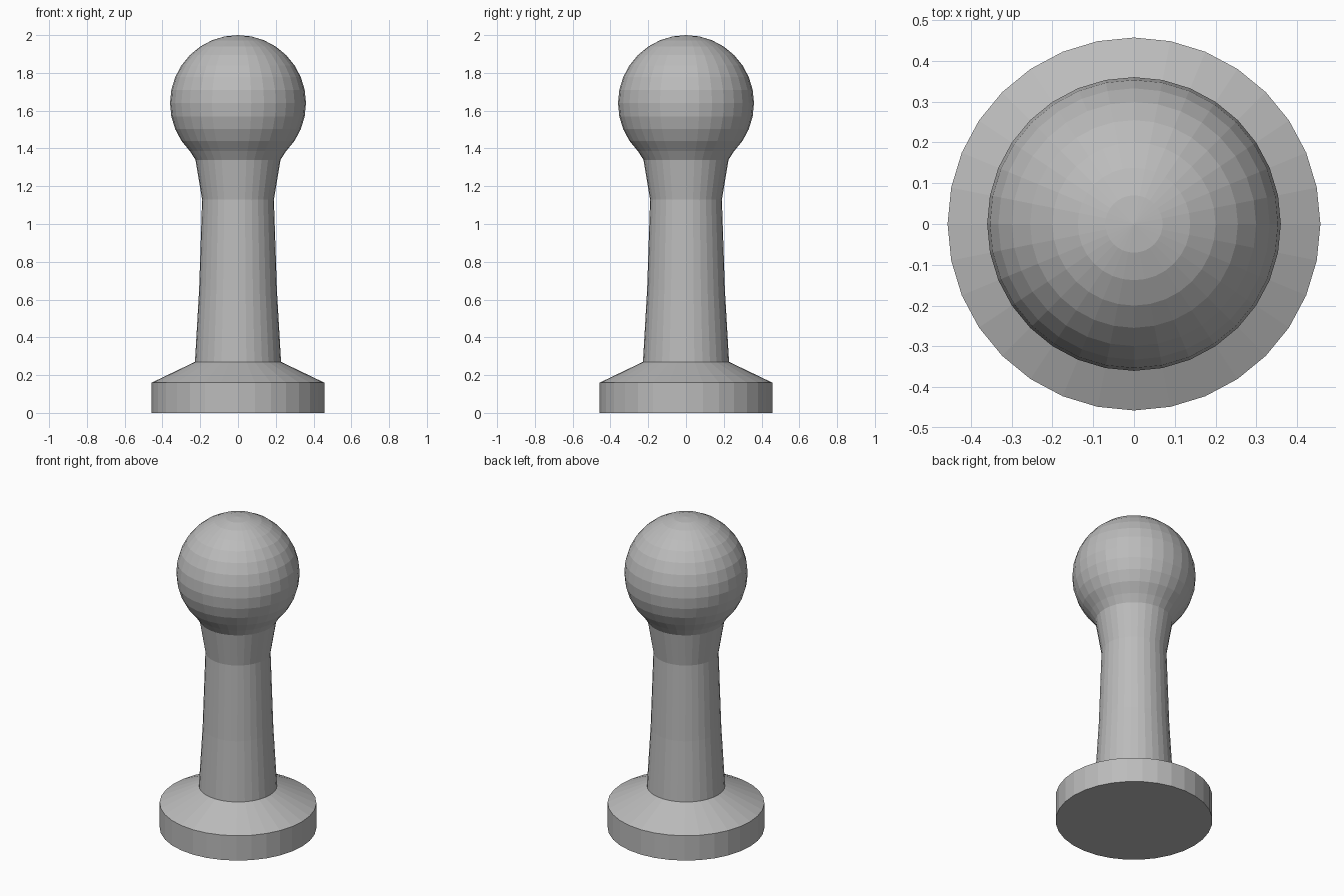
import bpy
import bmesh
from math import sin, cos, radians, tau

SIDES = 32
HEAD_RADIUS, HEAD_Z = 0.36, 1.64

cube = bpy.data.objects.get("Cube")
if cube:
    bpy.data.objects.remove(cube, do_unlink=True)

grey = bpy.data.materials.new("plain grey")
grey.use_nodes = True
colour = (0.5, 0.5, 0.5, 1)
grey.diffuse_color = colour
grey.node_tree.nodes["Principled BSDF"].inputs["Base Color"].default_value = colour


def lathe(name, profile):
    """Turn a (radius, height) profile, listed bottom to top, around z."""
    bm = bmesh.new()
    rings = []
    for r, z in profile:
        count = SIDES if r > 0 else 1
        rings.append([bm.verts.new((r * sin(tau * i / SIDES), -r * cos(tau * i / SIDES), z))
                      for i in range(count)])
    for low, high in zip(rings, rings[1:]):
        for i in range(SIDES):
            j = (i + 1) % SIDES
            if len(high) == 1:
                bm.faces.new((low[i], low[j], high[0]))
            else:
                bm.faces.new((low[i], low[j], high[j], high[i]))
    bm.faces.new(rings[0])  # flat underside
    bmesh.ops.recalc_face_normals(bm, faces=bm.faces)
    mesh = bpy.data.meshes.new(name)
    bm.to_mesh(mesh)
    bm.free()
    mesh.materials.append(grey)
    obj = bpy.data.objects.new(name, mesh)
    bpy.context.collection.objects.link(obj)
    return obj


# Foot, sloping shoulder, tapered stem and flared neck
profile = [(0.457, 0), (0.457, 0.16), (0.228, 0.27), (0.206, 0.65),
           (0.19, 1.13), (0.225, 1.34)]

# Round head, from just above the neck to the tip
for step in range(-4, 8):
    a = radians(step * 11.25)
    profile.append((HEAD_RADIUS * cos(a), HEAD_Z + HEAD_RADIUS * sin(a)))
profile.append((0, HEAD_Z + HEAD_RADIUS))

lathe("pawn_body", profile)
